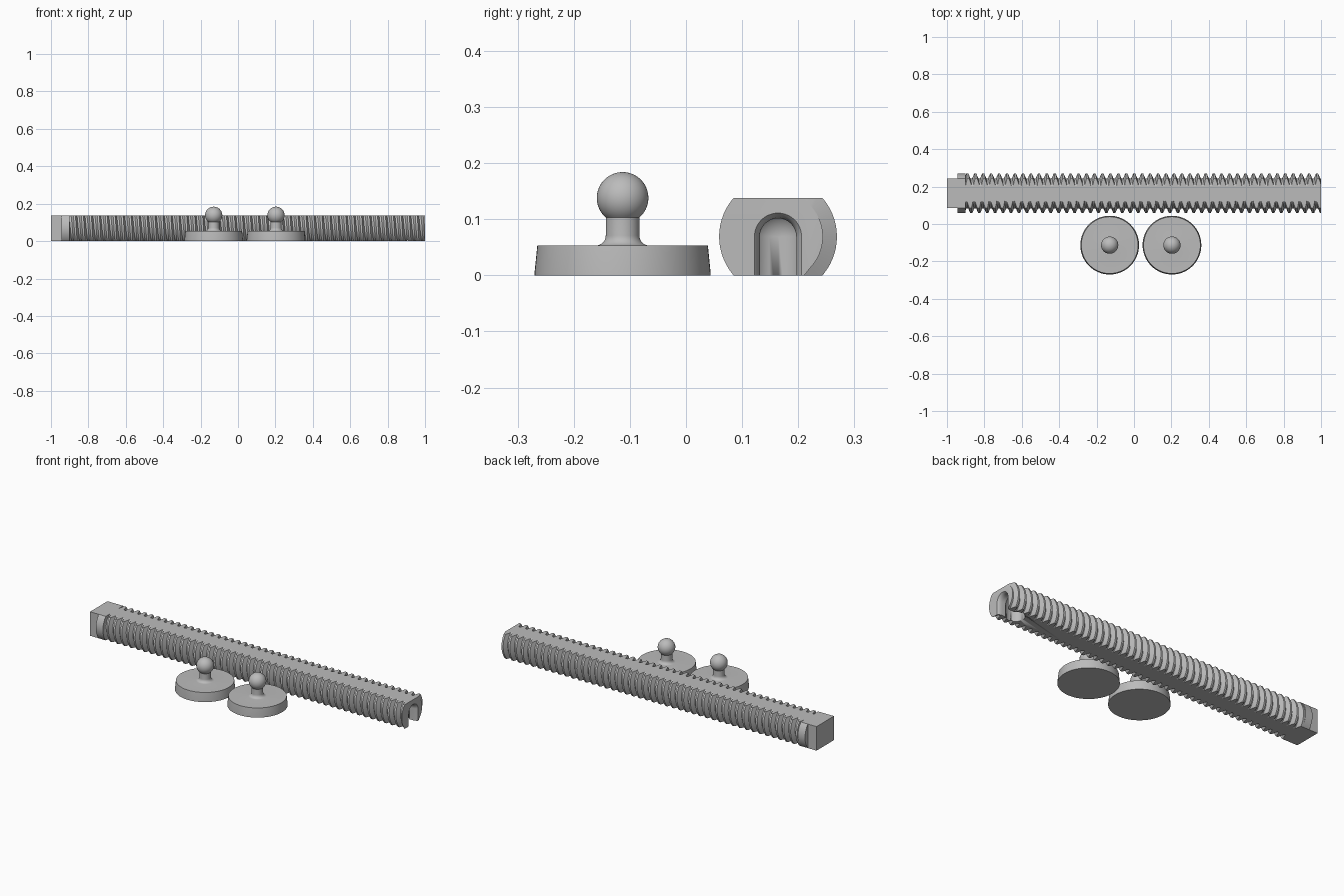
import bpy, bmesh
from math import cos, sin, pi, sqrt, asin

cube = bpy.data.objects.get("Cube")
if cube:
    bpy.data.objects.remove(cube, do_unlink=True)

grey = bpy.data.materials.new("plain grey")
grey.diffuse_color = (0.5, 0.5, 0.5, 1)
grey.use_nodes = True
grey.node_tree.nodes["Principled BSDF"].inputs["Base Color"].default_value = (0.5, 0.5, 0.5, 1)

AXIS_Y, AXIS_Z = 0.164, 0.069      # screw axis, half the height of the flats
CREST, ROOT, PITCH = 0.105, 0.08, 0.0425
COLLAR_X, THREAD_X, END_X = -0.945, -0.9, 1.0
SIDES = 64


def make_object(name, bm, smooth=True):
    bmesh.ops.recalc_face_normals(bm, faces=bm.faces[:])
    mesh = bpy.data.meshes.new(name)
    bm.to_mesh(mesh)
    bm.free()
    mesh.materials.append(grey)
    obj = bpy.data.objects.new(name, mesh)
    bpy.context.collection.objects.link(obj)
    if smooth:
        bpy.ops.object.select_all(action='DESELECT')
        obj.select_set(True)
        bpy.context.view_layer.objects.active = obj
        bpy.ops.object.shade_smooth_by_angle(angle=pi / 6)
    return obj


def slice_off(bm, point, normal):
    """Cut away everything beyond a plane and close the opening."""
    geom = bm.verts[:] + bm.edges[:] + bm.faces[:]
    bmesh.ops.bisect_plane(bm, geom=geom, dist=1e-6, plane_co=point,
                           plane_no=normal, clear_outer=True)
    rim = [e for e in bm.edges if e.is_boundary and all(
        abs(sum((v.co[i] - point[i]) * normal[i] for i in range(3))) < 1e-5
        for v in e.verts)]
    bmesh.ops.edgeloop_fill(bm, edges=rim)


def flatten(bm, x0, x1):
    for point, normal in (((x0, 0, 0), (-1, 0, 0)), ((x1, 0, 0), (1, 0, 0)),
                          ((0, 0, 0), (0, 0, -1)), ((0, 0, 2 * AXIS_Z), (0, 0, 1))):
        slice_off(bm, point, normal)


def ring_point(x, r, a):
    return (x, AXIS_Y + r * cos(a), AXIS_Z + r * sin(a))


# Threaded rod: trapezoid profile wound along a helix, then cut flat
tooth = ((-0.125, ROOT), (0.125, ROOT), (0.375, CREST), (0.625, CREST))
turns = range(-int((END_X - THREAD_X) / PITCH) - 3, 3)
bm = bmesh.new()
columns = []
for j in range(SIDES):
    a = 2 * pi * j / SIDES
    columns.append([bm.verts.new(ring_point(END_X + PITCH * (k + f + j / SIDES), r, a))
                    for k in turns for f, r in tooth])
columns.append(columns[0][len(tooth):])   # seam joins one turn further on
for left, right in zip(columns, columns[1:]):
    for k in range(min(len(left), len(right)) - 1):
        bm.faces.new((left[k], right[k], right[k + 1], left[k + 1]))
flatten(bm, THREAD_X, END_X)
rod = make_object("threaded_rod", bm)

# Socket in the rod end: arched slot with a neck and a ball chamber
ball_x, ball_r, neck_r = 0.916, 0.049, 0.0325
mouth = [(END_X + 0.01, 0.042), (END_X, 0.042), (0.994, 0.037), (0.985, 0.034), (0.975, neck_r)]
first = asin(neck_r / ball_r)
chamber = []
for i in range(17):
    a = first + (pi - 0.02 - first) * i / 16
    chamber.append((ball_x + ball_r * cos(a), ball_r * sin(a)))
bm = bmesh.new()
rings = []
for x, r in mouth + chamber:
    ring = [ring_point(x, r, pi * i / 24) for i in range(25)]
    ring += [(x, AXIS_Y - r, -0.02), (x, AXIS_Y + r, -0.02)]
    rings.append([bm.verts.new(p) for p in ring])
for one, two in zip(rings, rings[1:]):
    for i in range(len(one)):
        n = (i + 1) % len(one)
        bm.faces.new((one[i], one[n], two[n], two[i]))
bm.faces.new(rings[0])
bm.faces.new(rings[-1])
cutter = make_object("socket_cutter", bm)
cutter.hide_render = True
cutter.hide_set(True)
cut = rod.modifiers.new("socket", 'BOOLEAN')
cut.operation = 'DIFFERENCE'
cut.solver = 'EXACT'
cut.object = cutter

# Plain collar at the start of the thread
bm = bmesh.new()
loops = [[bm.verts.new(ring_point(x, CREST, 2 * pi * j / SIDES)) for j in range(SIDES)]
         for x in (COLLAR_X - 0.01, THREAD_X + 0.01)]
for j in range(SIDES):
    n = (j + 1) % SIDES
    bm.faces.new((loops[0][j], loops[0][n], loops[1][n], loops[1][j]))
flatten(bm, COLLAR_X, THREAD_X)
make_object("collar", bm)

# Square head
bm = bmesh.new()
bmesh.ops.create_cube(bm, size=1)
half_width = sqrt(CREST ** 2 - AXIS_Z ** 2)
for v in bm.verts:
    v.co.x = -1 if v.co.x < 0 else COLLAR_X
    v.co.y = AXIS_Y + 2 * half_width * v.co.y
    v.co.z = AXIS_Z + 2 * AXIS_Z * v.co.z
make_object("square_head", bm, smooth=False)

# Swivel pads: tapered disc, filleted neck and ball, turned as one piece
BALL_Z, BALL_R, NECK_R, TOP = 0.138, 0.046, 0.03, 0.053
profile = [(0, 0), (0.157, 0), (0.157, 0.004), (0.152, TOP)]
fillet = 0.018
for i in range(9):
    a = pi / 2 * i / 8
    profile.append((NECK_R + fillet * (1 - sin(a)), TOP + fillet * (1 - cos(a))))
start = asin(NECK_R / BALL_R)
for i in range(25):
    a = start + (pi - start) * i / 24
    profile.append((BALL_R * sin(a) if i < 24 else 0, BALL_Z - BALL_R * cos(a)))


def swivel_pad(name, x, y):
    bm = bmesh.new()
    verts = [bm.verts.new((r, 0, z)) for r, z in profile]
    edges = [bm.edges.new(pair) for pair in zip(verts, verts[1:])]
    bmesh.ops.spin(bm, geom=verts + edges, cent=(0, 0, 0), axis=(0, 0, 1),
                   angle=2 * pi, steps=SIDES, use_duplicate=False)
    bmesh.ops.remove_doubles(bm, verts=bm.verts[:], dist=1e-5)
    make_object(name, bm).location = (x, y, 0)


swivel_pad("right_swivel_pad", -0.13, -0.113)
swivel_pad("left_swivel_pad", 0.203, -0.113)
